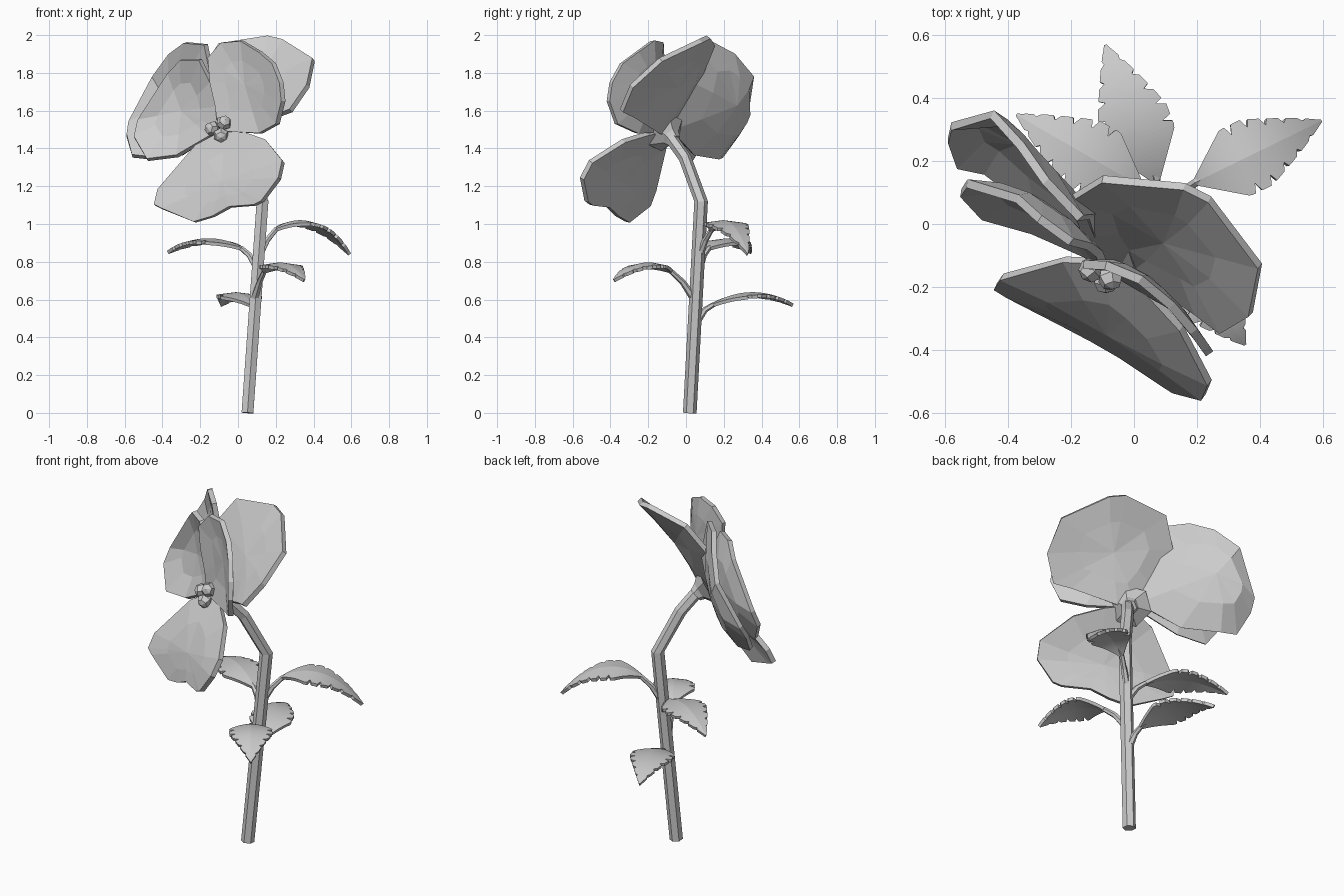
import bpy, bmesh
from mathutils import Vector

cube = bpy.data.objects.get("Cube")
if cube:
    bpy.data.objects.remove(cube, do_unlink=True)

grey = bpy.data.materials.new("plain_grey")
grey.use_nodes = True
grey.diffuse_color = (0.6, 0.6, 0.6, 1)
grey.node_tree.nodes["Principled BSDF"].inputs["Base Color"].default_value = (0.6, 0.6, 0.6, 1)


def finish(name, bm, thickness=0):
    """Turn a bmesh into a flat-shaded object, optionally given thickness."""
    bmesh.ops.recalc_face_normals(bm, faces=bm.faces)
    mesh = bpy.data.meshes.new(name)
    bm.to_mesh(mesh)
    bm.free()
    mesh.materials.append(grey)
    obj = bpy.data.objects.new(name, mesh)
    bpy.context.collection.objects.link(obj)
    if thickness:
        solid = obj.modifiers.new("thickness", 'SOLIDIFY')
        solid.thickness = thickness
        solid.offset = 0


def tube(name, points, radii):
    """Six-sided tube swept along a path."""
    bm = bmesh.new()
    points = [Vector(p) for p in points]
    last = len(points) - 1
    rings = []
    for i, (p, r) in enumerate(zip(points, radii)):
        along = (points[min(i + 1, last)] - points[max(i - 1, 0)]).normalized()
        turn = Vector((0, 0, 1)).rotation_difference(along).to_matrix().to_4x4()
        turn.translation = p
        ring = bmesh.ops.create_circle(bm, segments=6, radius=r, matrix=turn)
        rings.append(ring["verts"])
    for a, b in zip(rings, rings[1:]):
        for k in range(6):
            bm.faces.new((a[k], a[k - 1], b[k - 1], b[k]))
    bm.faces.new(rings[0])
    bm.faces.new(rings[-1])
    finish(name, bm)


def petal(name, outline, depth, cup):
    """Cupped petal: front outline in x and z, with a rule for its depth."""
    bm = bmesh.new()
    n = len(outline)
    cx = sum(p[0] for p in outline) / n
    cz = sum(p[1] for p in outline) / n

    def vert(x, z, s):
        x, z = cx + (x - cx) * s, cz + (z - cz) * s
        return bm.verts.new((x, depth(x, z - 1.5) + cup * (1 - s * s), z))

    outer = [vert(x, z, 1) for x, z in outline]
    inner = [vert(x, z, 0.55) for x, z in outline]
    middle = vert(cx, cz, 0)
    for k in range(n):
        bm.faces.new((outer[k - 1], outer[k], inner[k], inner[k - 1]))
        bm.faces.new((inner[k - 1], inner[k], middle))
    finish(name, bm, 0.028)


def leaf(name, base, knee, tip, arch, half_width=0.115):
    """Arched blade with notched edges on a short stalk."""
    base, knee, tip = Vector(base), Vector(knee), Vector(tip)
    along = tip - knee
    side = Vector((-along.y, along.x, 0)).normalized()
    bm = bmesh.new()
    steps = 40
    rows = []
    for i in range(steps + 1):
        t = i / steps
        mid = knee + along * t + Vector((0, 0, arch * 4 * t * (1 - t)))
        w = half_width * max(0.03, min(1, 0.1 + 2.9 * t, 1.75 * (1 - t) ** 0.85))
        if t > 0.3 and i % 5 == 0 and i < steps:
            w *= 0.74
        drop = Vector((0, 0, -0.12 * w))
        rows.append([bm.verts.new(mid + side * w * s + drop * abs(s)) for s in (-1, 0, 1)])
    for a, b in zip(rows, rows[1:]):
        for k in (0, 1):
            bm.faces.new((a[k], a[k + 1], b[k + 1], b[k]))
    finish(name, bm, 0.018)
    bend = base.lerp(knee, 0.5) + Vector((0, 0, 0.015))
    tube(name + "_stalk", (base, bend, knee, knee + along * 0.12 + Vector((0, 0, arch * 0.4))),
         (0.022, 0.016, 0.014, 0.006))


# Stem and the flared cup behind the flower
tube("stem", ((0.05, 0.02, 0), (0.13, 0.08, 1.12), (0.04, -0.005, 1.35), (-0.03, -0.09, 1.47)),
     (0.036, 0.036, 0.034, 0.034))
tube("calyx", ((-0.02, -0.06, 1.44), (-0.035, -0.08, 1.46), (-0.07, -0.11, 1.485)),
     (0.038, 0.052, 0.115))

# Petals
petal("lower_petal",
      ((-0.07, 1.49), (-0.22, 1.41), (-0.42, 1.18), (-0.44, 1.1), (-0.4, 1.08), (-0.23, 1.01),
       (-0.13, 1.04), (-0.04, 1.09), (0.09, 1.1), (0.13, 1.12), (0.22, 1.24), (0.24, 1.33),
       (0.15, 1.44), (0.03, 1.48)),
      lambda x, h: (-0.155 - 0.68 * x + 1.3 * h + 1.2 * h * h
                    + 0.22 * max(0, -h - 0.2) * (1 - 6 * (x - 0.03) ** 2)), 0.01)
petal("right_front_petal",
      ((-0.09, 1.5), (-0.15, 1.46), (-0.32, 1.36), (-0.48, 1.34), (-0.55, 1.46), (-0.53, 1.55),
       (-0.37, 1.8), (-0.3, 1.87), (-0.2, 1.87), (-0.14, 1.75), (-0.11, 1.62)),
      lambda x, h: -0.195 - 0.8 * x + h * (0.35 - 1.1 * h) - 1.2 * (x + 0.22) ** 2, 0.005)
petal("right_back_petal",
      ((-0.1, 1.5), (-0.3, 1.37), (-0.47, 1.35), (-0.56, 1.36), (-0.59, 1.47), (-0.58, 1.54),
       (-0.45, 1.78), (-0.36, 1.9), (-0.28, 1.96), (-0.17, 1.95), (-0.13, 1.75)),
      lambda x, h: -0.195 - 1.1 * x + h * (0.6 - 1.2 * h) - 3.2 * max(0, -x - 0.36) ** 2, 0)
petal("left_front_petal",
      ((-0.1, 1.49), (-0.12, 1.62), (-0.15, 1.75), (-0.16, 1.88), (-0.09, 1.96), (0.02, 1.97),
       (0.12, 1.91), (0.19, 1.85), (0.23, 1.75), (0.24, 1.65), (0.21, 1.53), (0.12, 1.48)),
      lambda x, h: -0.165 - 0.55 * x - 2.0 * x * x, 0.015)
petal("left_back_petal",
      ((-0.1, 1.47), (-0.16, 1.6), (-0.2, 1.8), (-0.1, 1.95), (0.16, 1.99), (0.24, 1.97),
       (0.4, 1.87), (0.37, 1.73), (0.28, 1.6), (0.2, 1.57), (0, 1.48)),
      lambda x, h: (-0.13 - 0.12 * x + 0.53 * h - 0.8 * x * x
                    + 2 * max(x, 0) * (h - 0.4) + 0.3 * max(-x, 0)), 0.01)

# Pollen buds at the flower's heart
heart = Vector((-0.09, -0.1, 1.5))
for i, spot in enumerate(((-0.135, -0.145, 1.505), (-0.09, -0.18, 1.47), (-0.075, -0.17, 1.535))):
    bm = bmesh.new()
    out = Vector(spot) - heart
    place = Vector((0, 0, 1)).rotation_difference(out).to_matrix().to_4x4()
    place.translation = spot
    bmesh.ops.create_uvsphere(bm, u_segments=6, v_segments=4, radius=0.042)
    bmesh.ops.transform(bm, matrix=place, verts=bm.verts)
    finish(f"pollen_bud_{i + 1}", bm)

# Leaves spaced around the stem
leaf("upper_left_leaf", (0.11, 0.07, 0.83), (0.2, 0.135, 0.97), (0.59, 0.325, 0.84), 0.095)
leaf("upper_right_leaf", (0.1, 0.07, 0.77), (0.02, 0.12, 0.87), (-0.37, 0.345, 0.85), 0.055)
leaf("front_leaf", (0.09, 0.04, 0.61), (0.14, -0.08, 0.75), (0.35, -0.38, 0.7), 0.06)
leaf("back_leaf", (0.08, 0.06, 0.49), (0.07, 0.14, 0.57), (-0.09, 0.565, 0.57), 0.06)
